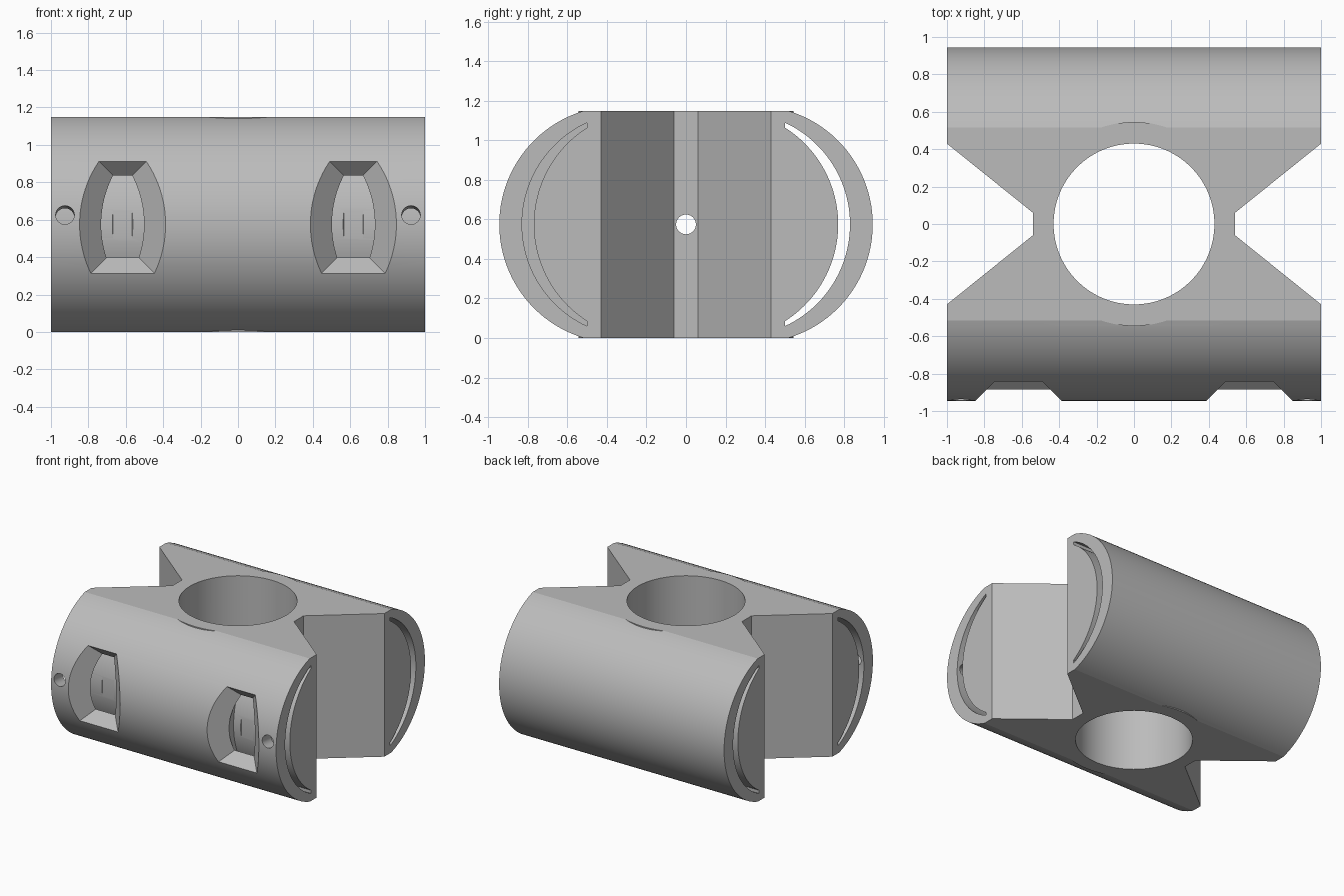
import bpy, bmesh
from math import sin, cos, asin, pi, radians
from mathutils import Vector, Matrix

if "Cube" in bpy.data.objects:
    bpy.data.objects.remove(bpy.data.objects["Cube"], do_unlink=True)

H = 1.15          # height
MID = H / 2       # height of the cross axis

grey = bpy.data.materials.new("plain grey")
grey.use_nodes = True
colour = (0.5, 0.5, 0.5, 1)
grey.diffuse_color = colour
grey.node_tree.nodes["Principled BSDF"].inputs["Base Color"].default_value = colour


def make_object(name, bm):
    bmesh.ops.recalc_face_normals(bm, faces=bm.faces)
    mesh = bpy.data.meshes.new(name)
    bm.to_mesh(mesh)
    bm.free()
    mesh.materials.append(grey)
    ob = bpy.data.objects.new(name, mesh)
    bpy.context.collection.objects.link(ob)
    return ob


def prism(name, outline, place, lo, hi):
    """Extrude a 2D outline from lo to hi; place maps (u, v, w) to 3D."""
    bm = bmesh.new()
    ends = [[bm.verts.new(place(u, v, w)) for u, v in outline] for w in (lo, hi)]
    bm.faces.new(ends[0])
    bm.faces.new(ends[1])
    n = len(outline)
    for i in range(n):
        j = (i + 1) % n
        bm.faces.new((ends[0][i], ends[0][j], ends[1][j], ends[1][i]))
    return make_object(name, bm)


def along_x(u, v, w):
    return (w, u, v)


def along_z(u, v, w):
    return (u, v, w)


def cylinder(name, radius, start, end, segments=96):
    start, end = Vector(start), Vector(end)
    axis = end - start
    matrix = Matrix.Translation((start + end) / 2) @ axis.to_track_quat('Z', 'Y').to_matrix().to_4x4()
    bm = bmesh.new()
    bmesh.ops.create_cone(bm, cap_ends=True, segments=segments, radius1=radius,
                          radius2=radius, depth=axis.length, matrix=matrix)
    return make_object(name, bm)


def arc(centre, radius, half_angle, steps=48):
    angles = [half_angle * (2 * i / steps - 1) for i in range(steps + 1)]
    return [(centre + radius * cos(a), MID + radius * sin(a)) for a in angles]


def combine(target, tool, operation='DIFFERENCE'):
    """Apply a boolean and discard the tool."""
    mod = target.modifiers.new(tool.name, 'BOOLEAN')
    mod.operation = operation
    mod.solver = 'EXACT'
    mod.object = tool
    bpy.context.view_layer.objects.active = target
    bpy.ops.object.modifier_apply(modifier=mod.name)
    bpy.data.objects.remove(tool, do_unlink=True)


# Main body: flat top and bottom with bulging front and back
bulge = arc(0.345, 0.6, asin(MID / 0.6))
body = prism("clamp_body", bulge + [(-y, H - z) for y, z in bulge], along_x, -1, 1)

# Round collar around the vertical bore
combine(body, cylinder("collar", 0.545, (0, 0, 0), (0, 0, H), 128), 'UNION')

# V-shaped notches in both ends
for s in (-1, 1):
    notch = [(s * 0.54, -0.06), (s * 1.1, -0.51), (s * 1.1, 0.51), (s * 0.54, 0.06)]
    combine(body, prism("end_notch", notch, along_z, -0.1, H + 0.1))

# Vertical bore and small cross hole
combine(body, cylinder("bore", 0.43, (0, 0, -0.1), (0, 0, H + 0.1), 128))
combine(body, cylinder("cross_hole", 0.05, (-1.1, 0, MID), (1.1, 0, MID), 48))

# Crescent strap slots: through at the back, blind from each end at the front
crescent = arc(0.263, 0.567, asin(0.515 / 0.567)) + arc(0.19, 0.58, asin(0.49 / 0.58))[::-1]
combine(body, prism("back_slot", crescent, along_x, -1.1, 1.1))
mirrored = [(-y, z) for y, z in crescent]
for s in (-1, 1):
    combine(body, prism("front_slot", mirrored, along_x, s * 0.5, s * 1.1))

# Tapered windows and screw holes on the front, opening into the slots
for s in (-1, 1):
    bm = bmesh.new()
    rings = []
    for y, grow in ((-1.0, 0.235), (-0.765, 0)):
        w, low, high = 0.05 + grow, 0.433 - grow, 0.836 + grow
        rings.append([bm.verts.new((s * 0.617 + x, y, z)) for x, z in
                      ((-w, low), (w, low), (w, high), (-w, high))])
    for ring in rings:
        bm.faces.new(ring)
    for i in range(4):
        j = (i + 1) % 4
        bm.faces.new((rings[0][i], rings[0][j], rings[1][j], rings[1][i]))
    combine(body, make_object("window", bm))
    combine(body, cylinder("screw_hole", 0.05, (s * 0.925, -1.0, 0.632),
                           (s * 0.925, -0.8, 0.608), 32))

# Smooth curved walls, crisp edges
bpy.ops.object.select_all(action='DESELECT')
body.select_set(True)
bpy.context.view_layer.objects.active = body
bpy.ops.object.shade_smooth_by_angle(angle=radians(14))
